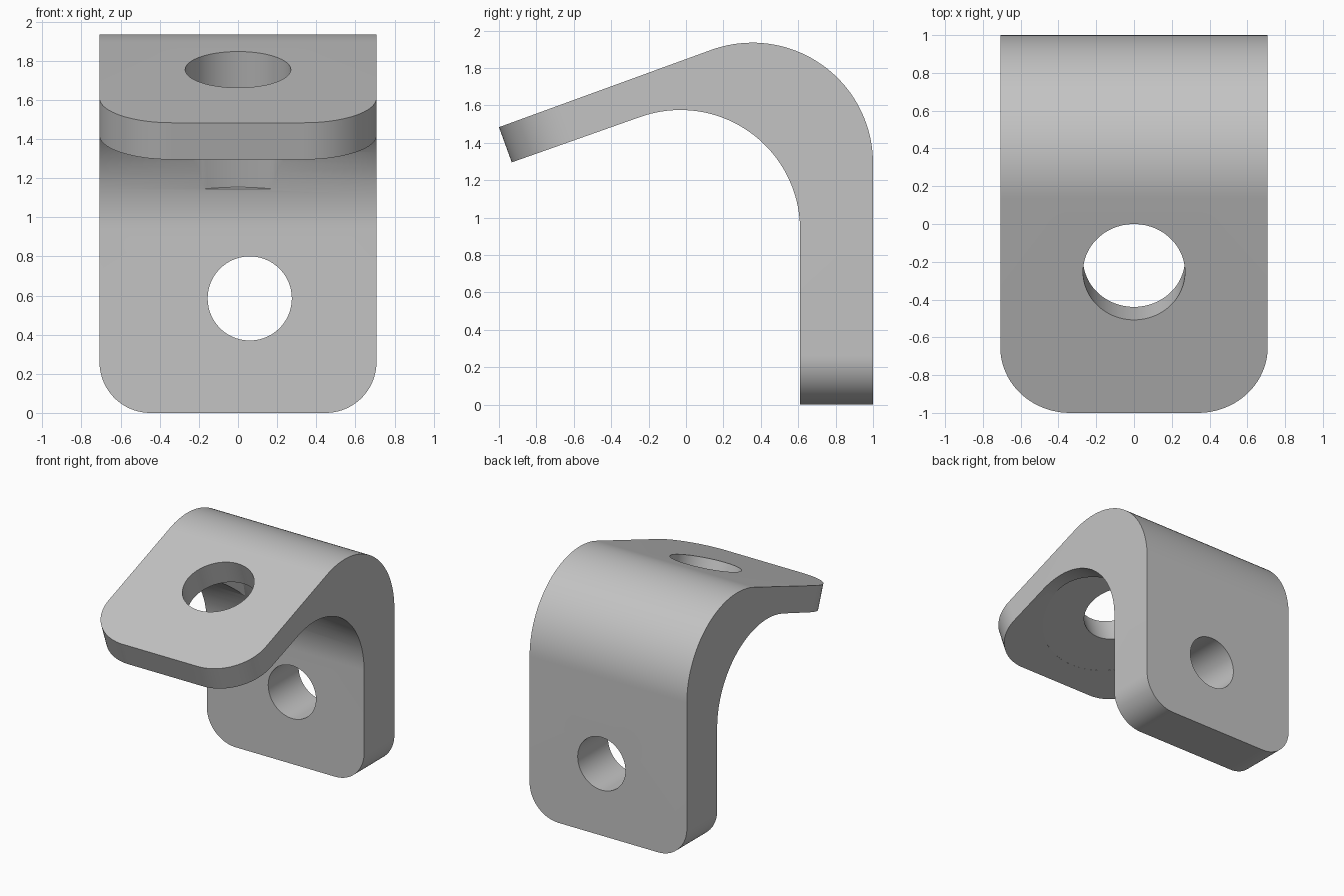
import bpy, bmesh
from math import sin, cos, radians
from mathutils import Vector, Matrix

cube = bpy.data.objects.get("Cube")
if cube:
    bpy.data.objects.remove(cube)

HALF = 0.708                      # half width
TILT = radians(20)                # slope of the upper flange
PLATE = 0.2                       # upper flange thickness
ALONG = Vector((0, cos(TILT), sin(TILT)))
DOWN = Vector((0, sin(TILT), -cos(TILT)))
TIP = Vector((0, -1, 1.483))

steel = bpy.data.materials.new("plain_grey")
steel.use_nodes = True
grey = (0.55, 0.55, 0.55, 1)
steel.diffuse_color = grey
steel.node_tree.nodes["Principled BSDF"].inputs["Base Color"].default_value = grey


def finish(name, bm):
    bmesh.ops.recalc_face_normals(bm, faces=bm.faces)
    mesh = bpy.data.meshes.new(name)
    bm.to_mesh(mesh)
    bm.free()
    mesh.materials.append(steel)
    obj = bpy.data.objects.new(name, mesh)
    bpy.context.collection.objects.link(obj)
    return obj


def arc(y, z, r, a0, a1, n=40):
    steps = [radians(a0 + (a1 - a0) * i / n) for i in range(n + 1)]
    return [Vector((0, y + r * cos(a), z + r * sin(a))) for a in steps]


def cutter(name, start, axis, r, depth):
    bm = bmesh.new()
    turn = axis.to_track_quat('Z', 'Y').to_matrix().to_4x4()
    place = Matrix.Translation(start + axis * depth / 2) @ turn
    bmesh.ops.create_cone(bm, cap_ends=True, segments=96, radius1=r, radius2=r,
                          depth=depth, matrix=place)
    obj = finish(name, bm)
    obj.hide_render = True
    return obj


# Bent side profile, extruded across the width
profile = [Vector((0, 0.61, 0)), Vector((0, 1, 0))]
profile += arc(0.355, 1.29, 0.645, 0, 110)
profile += [TIP, TIP + DOWN * PLATE]
profile += arc(-0.03, 0.935, 0.64, 110, 0)
bm = bmesh.new()
face = bm.faces.new([bm.verts.new(p - Vector((HALF, 0, 0))) for p in profile])
geom = bmesh.ops.extrude_face_region(bm, geom=[face])["geom"]
bmesh.ops.translate(bm, vec=(2 * HALF, 0, 0),
                    verts=[g for g in geom if isinstance(g, bmesh.types.BMVert)])


# Rounded corners at the two free ends
def round_corners(at_end, radius):
    edges = [e for e in bm.edges if all(at_end(v.co) for v in e.verts)
             and abs(e.verts[0].co.x - e.verts[1].co.x) < 0.01]
    bmesh.ops.bevel(bm, geom=edges, offset=radius, segments=20,
                    profile=0.5, affect='EDGES')


round_corners(lambda c: c.z < 0.001, 0.26)
round_corners(lambda c: c.y < -0.9, 0.37)
bracket = finish("bracket", bm)

# Bolt holes, and a clearance pocket under the sloping flange
hole = TIP + ALONG * 0.794
cutters = [
    cutter("flange_hole_cutter", hole - DOWN * 0.1, DOWN, 0.27, 0.5),
    cutter("clearance_cutter", hole + DOWN * (PLATE + 0.001), DOWN, 0.598, 0.656),
    cutter("leg_hole_cutter", Vector((0.06, 0.5, 0.585)), Vector((0, 1, 0)), 0.215, 0.6),
]
bpy.ops.object.select_all(action='DESELECT')
bracket.select_set(True)
bpy.context.view_layer.objects.active = bracket
for tool in cutters:
    mod = bracket.modifiers.new(tool.name, 'BOOLEAN')
    mod.operation = 'DIFFERENCE'
    mod.solver = 'EXACT'
    mod.object = tool
    bpy.ops.object.modifier_apply(modifier=mod.name)
    bpy.data.objects.remove(tool)

bpy.ops.object.shade_smooth_by_angle(angle=radians(30))
